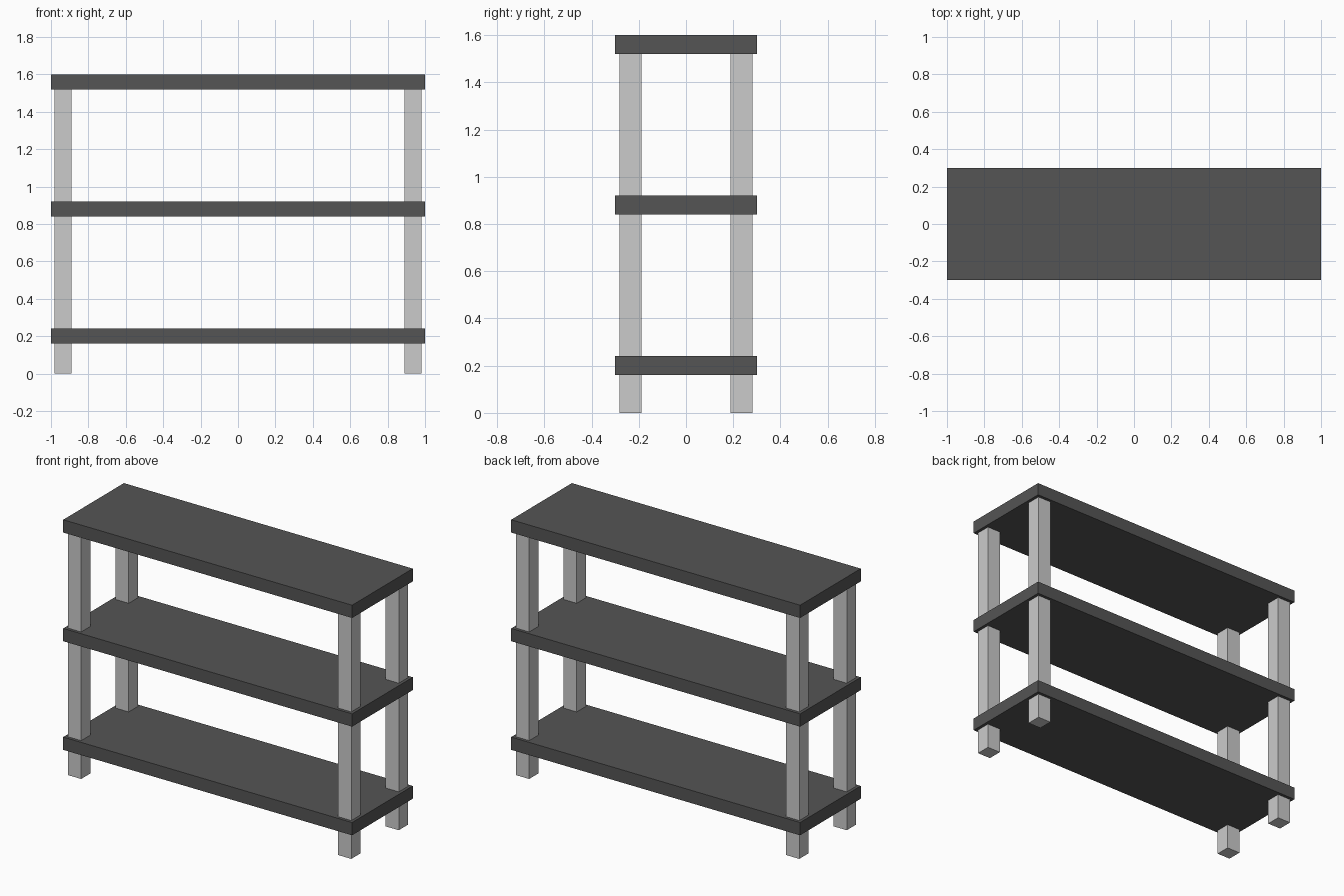
import bpy

if "Cube" in bpy.data.objects:
    bpy.data.objects.remove(bpy.data.objects["Cube"])

shelf_mat = bpy.data.materials.new("dark_shelf")
shelf_mat.diffuse_color = (0.09, 0.09, 0.09, 1)
shelf_mat.use_nodes = True
shelf_mat.node_tree.nodes["Principled BSDF"].inputs["Base Color"].default_value = shelf_mat.diffuse_color


def box(name, lo, hi, mat=None):
    size = [b - a for a, b in zip(lo, hi)]
    center = [(a + b) / 2 for a, b in zip(lo, hi)]
    bpy.ops.mesh.primitive_cube_add(size=1, location=center)
    ob = bpy.context.object
    ob.name = name
    ob.scale = size
    bpy.ops.object.transform_apply(location=False, rotation=False, scale=True)
    if mat:
        ob.data.materials.append(mat)
    return ob


# Three evenly spaced shelves
for name, z in (("bottom_shelf", 0.16), ("middle_shelf", 0.84), ("top_shelf", 1.52)):
    box(name, (-1, -0.3, z), (1, 0.3, z + 0.08), shelf_mat)

# Four corner posts running through the lower shelves up to the top one
POST_X, POST_Y, HALF = 0.935, 0.235, 0.046
for side, sx in (("left", -1), ("right", 1)):
    for end, sy in (("front", -1), ("back", 1)):
        x, y = sx * POST_X, sy * POST_Y
        box(f"{end}_{side}_post", (x - HALF, y - HALF, 0), (x + HALF, y + HALF, 1.53))
